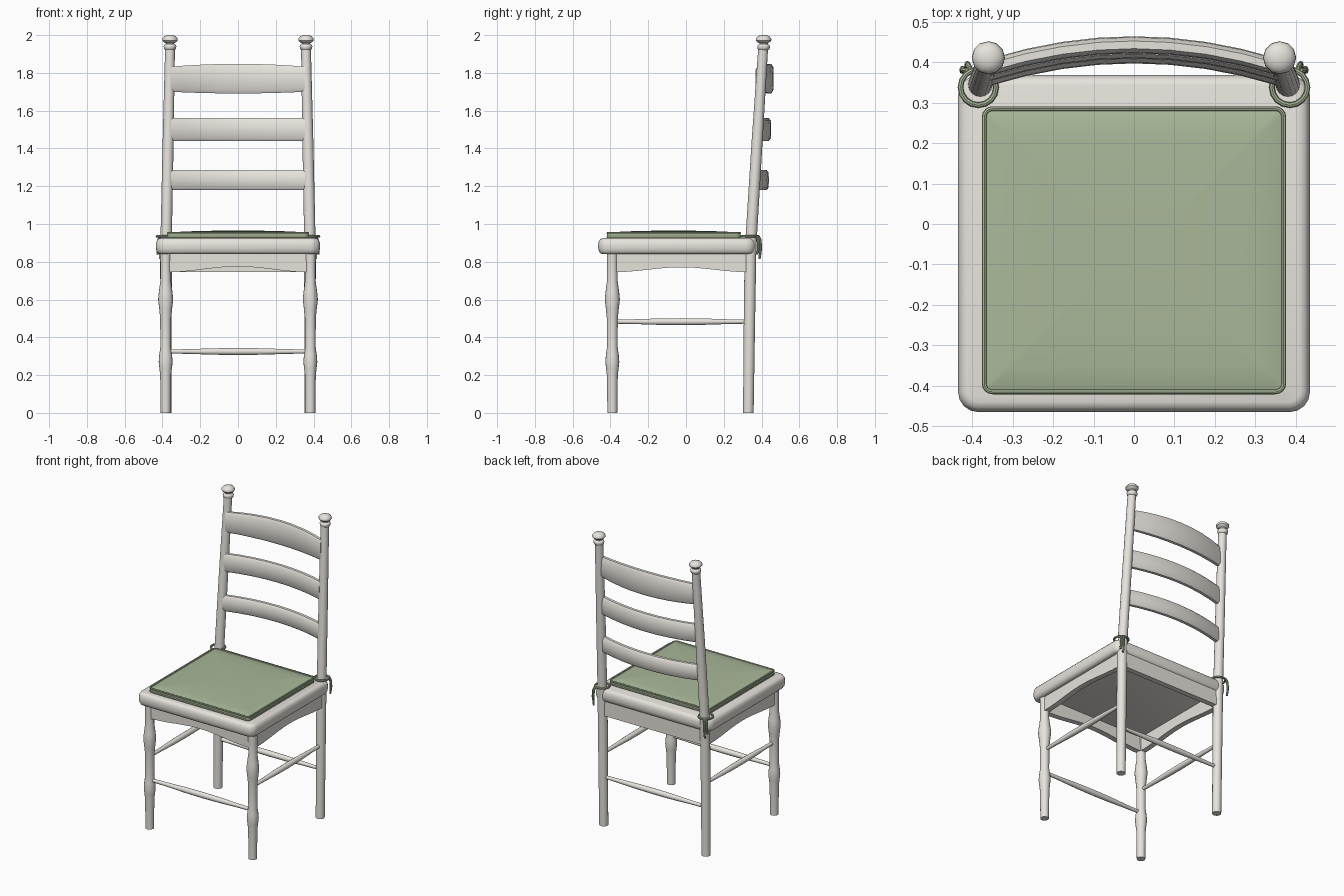
import bpy, bmesh, math
from mathutils import Vector

if "Cube" in bpy.data.objects:
    bpy.data.objects.remove(bpy.data.objects["Cube"])


def material(name, rgb):
    m = bpy.data.materials.new(name)
    m.diffuse_color = (*rgb, 1)
    m.use_nodes = True
    m.node_tree.nodes["Principled BSDF"].inputs["Base Color"].default_value = m.diffuse_color
    return m


PAINT = material("warm_paint", (0.80, 0.77, 0.72))
GREEN = material("green_fabric", (0.40, 0.48, 0.32))


def finish(name, bm, mat, angle=40):
    bmesh.ops.recalc_face_normals(bm, faces=bm.faces)
    me = bpy.data.meshes.new(name)
    bm.to_mesh(me)
    bm.free()
    me.materials.append(mat)
    ob = bpy.data.objects.new(name, me)
    bpy.context.collection.objects.link(ob)
    bpy.ops.object.select_all(action='DESELECT')
    ob.select_set(True)
    bpy.context.view_layer.objects.active = ob
    bpy.ops.object.shade_smooth_by_angle(angle=math.radians(angle))
    return ob


def loft(name, rings, mat, closed=False, angle=40):
    """Skin a list of equal-length point rings, capping the ends."""
    bm = bmesh.new()
    vs = [[bm.verts.new(p) for p in r] for r in rings]
    n = len(vs[0])
    pairs = list(zip(vs, vs[1:])) + ([(vs[-1], vs[0])] if closed else [])
    for a, b in pairs:
        for i in range(n):
            j = (i + 1) % n
            bm.faces.new((a[i], a[j], b[j], b[i]))
    if not closed:
        bm.faces.new(vs[0])
        bm.faces.new(vs[-1])
    return finish(name, bm, mat, angle)


def tube(name, pts, mat, n=12, closed=False):
    """Round sweep through (x, y, z, radius) points."""
    P = [Vector(p[:3]) for p in pts]
    k = len(P)
    rings = []
    for i, p in enumerate(P):
        if closed:
            t = P[(i + 1) % k] - P[i - 1]
        else:
            t = P[min(i + 1, k - 1)] - P[max(i - 1, 0)]
        t.normalize()
        ref = Vector((0, 0, 1)) if closed or abs(t.z) < 0.5 else Vector((0, 1, 0))
        u = t.cross(ref).normalized()
        v = t.cross(u)
        r = pts[i][3]
        rings.append([p + r * (u * math.cos(a) + v * math.sin(a))
                      for a in (2 * math.pi * j / n for j in range(n))])
    return loft(name, rings, mat, closed)


def round_rect(x, y0, y1, rad, z, inset=0, seg=4):
    """Rounded rectangle outline, symmetric in x."""
    x, y0, y1 = x - inset, y0 + inset, y1 - inset
    rad = max(rad - inset, 0.008)
    out = []
    for q, (cx, cy) in enumerate([(x - rad, y1 - rad), (rad - x, y1 - rad),
                                  (rad - x, y0 + rad), (x - rad, y0 + rad)]):
        for s in range(seg + 1):
            a = math.pi / 2 * (q + s / seg)
            out.append((cx + rad * math.cos(a), cy + rad * math.sin(a), z))
    return out


# Seat with a rounded edge
prof = [(0.025, 0.84), (0.012, 0.844), (0.004, 0.855), (0, 0.872),
        (0, 0.893), (0.004, 0.91), (0.012, 0.921), (0.025, 0.925)]
loft("seat", [round_rect(0.435, -0.465, 0.368, 0.05, z, i) for i, z in prof], PAINT)

# Cushion, gently domed, with piping round both edges
prof = [(0.008, 0.922), (0.002, 0.93), (0.002, 0.95), (0.012, 0.954),
        (0.07, 0.959), (0.16, 0.963), (0.28, 0.965)]
loft("cushion", [round_rect(0.375, -0.42, 0.29, 0.025, z, i) for i, z in prof], GREEN)
for label, z in (("lower", 0.931), ("upper", 0.952)):
    path = round_rect(0.375, -0.42, 0.29, 0.025, z, 0.005)
    tube(label + "_piping", [(*p, 0.006) for p in path], GREEN, 8, True)

LEG = [(0, 0.026), (0.2, 0.029), (0.235, 0.033), (0.27, 0.037), (0.305, 0.034),
       (0.35, 0.028), (0.5, 0.029), (0.55, 0.034), (0.6, 0.040), (0.64, 0.036),
       (0.7, 0.028), (0.78, 0.028), (0.86, 0.030)]
POST = [(0.380, 0.330, 0, 0.028), (0.381, 0.336, 0.5, 0.030), (0.381, 0.341, 0.84, 0.031),
        (0.380, 0.346, 0.94, 0.030), (0.370, 0.376, 1.43, 0.029), (0.360, 0.408, 1.925, 0.026)]
FINIAL = [(1.920, 0.024), (1.926, 0.031), (1.940, 0.034), (1.948, 0.030), (1.952, 0.022),
          (1.958, 0.023), (1.963, 0.034), (1.972, 0.041), (1.983, 0.040), (1.993, 0.031),
          (2.000, 0.016)]

for s, side in ((-1, "left"), (1, "right")):
    # Turned front leg, raked back post and finial
    tube(side + "_front_leg", [(s * 0.383, -0.39, z, r) for z, r in LEG], PAINT, 16)
    tube(side + "_back_post", [(s * x, y, z, r) for x, y, z, r in POST], PAINT, 16)
    tube(side + "_finial", [(s * 0.36, 0.411, z, r) for z, r in FINIAL], PAINT, 12)

    # Cushion tie: loop round the post and two hanging ends
    ring = [(s * 0.385 + 0.044 * math.cos(a), 0.338 + 0.044 * math.sin(a), 0.935, 0.007)
            for a in (2 * math.pi * i / 16 for i in range(16))]
    tube(side + "_tie_loop", ring, GREEN, 8, True)
    for k, (dx, dy, low) in enumerate(((0.0, 0.0, 0.815), (0.012, -0.012, 0.84))):
        tube(f"{side}_tie_end_{k + 1}",
             [(s * (0.402 + dx * 0.3), 0.374, 0.933, 0.006),
              (s * (0.406 + dx * 0.6), 0.385 + dy * 0.5, 0.932, 0.007),
              (s * (0.410 + dx), 0.393 + dy, 0.915, 0.007),
              (s * (0.412 + dx), 0.396 + dy, 0.87, 0.007),
              (s * (0.413 + dx), 0.389 + dy, low, 0.006)], GREEN, 8)


# Tapered stretchers
def stretcher(name, a, b):
    a, b = Vector(a), Vector(b)
    stations = ((0, 0.011), (0.15, 0.013), (0.35, 0.018), (0.5, 0.019),
                (0.65, 0.018), (0.85, 0.013), (1, 0.011))
    tube(name, [(*a.lerp(b, t), r) for t, r in stations], PAINT, 10)


stretcher("front_stretcher", (-0.38, -0.39, 0.325), (0.38, -0.39, 0.325))
stretcher("back_stretcher", (-0.38, 0.334, 0.325), (0.38, 0.334, 0.325))
for s, side in ((-1, "left"), (1, "right")):
    stretcher(side + "_stretcher", (s * 0.382, -0.39, 0.483), (s * 0.38, 0.335, 0.483))


# Aprons under the seat; arch lifts the middle of the lower edge
def apron(name, a, b, arch, thick=0.036):
    a, b = Vector((*a, 0)), Vector((*b, 0))
    d = (b - a).normalized()
    side = Vector((-d.y, d.x, 0)) * thick / 2
    rings = []
    for i in range(13):
        t = i / 12
        c = a.lerp(b, t)
        low = Vector((0, 0, 0.745 + arch * (0.5 - 0.5 * math.cos(2 * math.pi * t))))
        top = Vector((0, 0, 0.85))
        rings.append([c - side + low, c + side + low, c + side + top, c - side + top])
    loft(name, rings, PAINT)


apron("front_apron", (-0.37, -0.39), (0.37, -0.39), 0.03)
apron("back_apron", (-0.37, 0.338), (0.37, 0.338), 0)
for s, side in ((-1, "left"), (1, "right")):
    apron(side + "_apron", (s * 0.383, -0.38), (s * 0.383, 0.33), 0.026)

# Bowed back slats: (name, low z, high z, mid y, crown)
SECTION = [(-0.45, -1), (0.45, -1), (0.9, -0.78), (1, 0), (0.9, 0.78),
           (0.45, 1), (-0.45, 1), (-0.9, 0.78), (-1, 0), (-0.9, -0.78)]
for name, lo, hi, y, crown in (("lower_slat", 1.18, 1.285, 0.418, 0),
                               ("middle_slat", 1.44, 1.56, 0.430, 0),
                               ("top_slat", 1.70, 1.833, 0.443, 0.015)):
    rings = []
    for i in range(9):
        t = i / 4 - 1
        bow = 1 - t * t
        z0, z1 = lo - crown * 0.6 * bow, hi + crown * bow
        mid, half = (z0 + z1) / 2, (z1 - z0) / 2
        rings.append([(0.355 * t, y - 0.055 * t * t + 0.021 * u, mid + half * v)
                      for u, v in SECTION])
    loft(name, rings, PAINT, angle=50)
